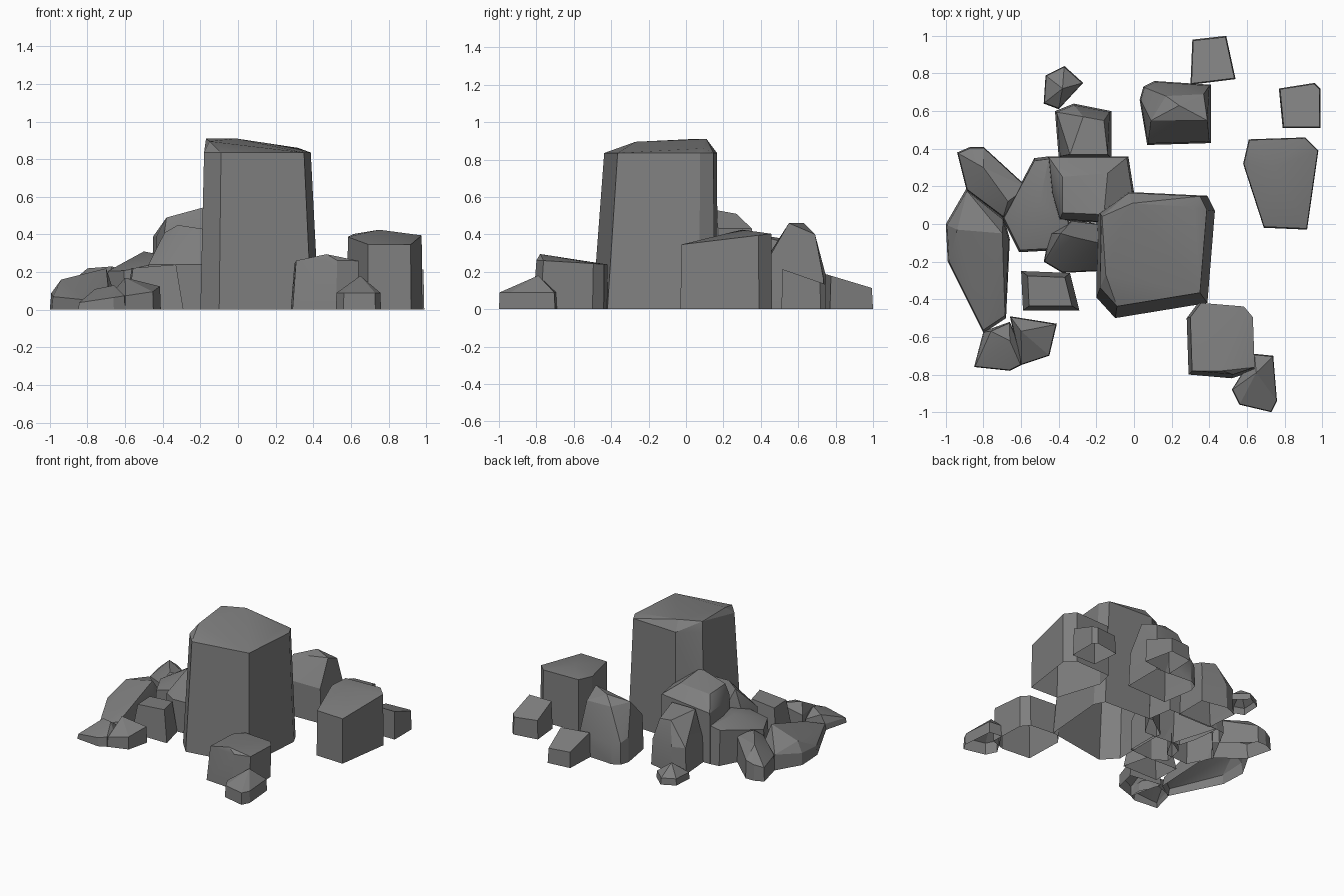
import bpy
import bmesh
from math import radians
from mathutils import Vector

default_cube = bpy.data.objects.get("Cube")
if default_cube:
    bpy.data.objects.remove(default_cube, do_unlink=True)

# One plain stone colour
stone = bpy.data.materials.new("grey_stone")
stone.use_nodes = True
grey = (.21, .21, .21, 1)
stone.diffuse_color = grey
stone.node_tree.nodes["Principled BSDF"].inputs["Base Color"].default_value = grey


def rock(name, outline, height, taper=.94, rise=(0, 0), lean=(0, 0), peaks=()):
    """Chipped boulder shell, open underneath: ground outline, tapered tilted rim, crown points."""
    ground = [Vector(point) for point in outline]
    centre = sum(ground, Vector((0, 0))) / len(ground)
    slope = Vector(rise)
    bm = bmesh.new()
    for point in ground:
        offset = (point - centre) * taper
        rim = centre + offset + Vector(lean)
        bm.verts.new((point.x, point.y, 0))
        bm.verts.new((rim.x, rim.y, height + slope.dot(offset)))
    for peak in peaks:
        bm.verts.new(peak)

    # Wrap the points, discard the inner ones and merge nearly flat facets
    hull = bmesh.ops.convex_hull(bm, input=bm.verts[:])
    unused = {g for g in hull["geom_interior"] + hull["geom_unused"]
              if isinstance(g, bmesh.types.BMVert)}
    bmesh.ops.delete(bm, geom=list(unused), context="VERTS")
    bmesh.ops.dissolve_limit(bm, angle_limit=radians(4),
                             verts=bm.verts[:], edges=bm.edges[:])
    bmesh.ops.recalc_face_normals(bm, faces=bm.faces[:])

    # Open the underside
    underside = [face for face in bm.faces
                 if all(abs(vert.co.z) < .001 for vert in face.verts)]
    bmesh.ops.delete(bm, geom=underside, context="FACES")

    mesh = bpy.data.meshes.new(name)
    bm.to_mesh(mesh)
    bm.free()
    mesh.materials.append(stone)
    obj = bpy.data.objects.new(name, mesh)
    bpy.context.collection.objects.link(obj)
    bpy.ops.object.select_all(action="DESELECT")
    bpy.context.view_layer.objects.active = obj
    obj.select_set(True)
    bpy.ops.object.shade_smooth_by_angle(angle=radians(20))


# Tall central block
rock("main_block",
     outline=[(-.2, .05), (-.03, .17), (.39, .15), (.43, .07),
              (.39, -.42), (-.1, -.5), (-.2, -.39)],
     height=.835, taper=.9, lean=(-.01, .025),
     peaks=[(-.17, .04, .91), (-.01, .11, .91), (-.15, -.27, .895), (.32, .09, .86)])

# Boulders on the left side of the model
rock("front_left_boulder",
     outline=[(.34, -.42), (.58, -.44), (.63, -.5), (.64, -.78),
              (.52, -.82), (.29, -.8), (.28, -.5)],
     height=.25, taper=.95, rise=(0, -.06), lean=(.01, .01), peaks=[(.47, -.78, .295)])
rock("front_left_chip",
     outline=[(.64, -.69), (.74, -.7), (.76, -.94), (.73, -1), (.56, -.96), (.52, -.88)],
     height=.09, taper=.97, peaks=[(.65, -.79, .18)])
rock("left_boulder",
     outline=[(.61, .45), (.91, .46), (.98, .39), (.92, -.03), (.69, -.02), (.58, .32)],
     height=.38, taper=.98, rise=(0, .12), peaks=[(.75, .3, .425)])
rock("left_small_block",
     outline=[(.77, .72), (.96, .75), (.99, .72), (.99, .51), (.79, .51)],
     height=.17, taper=.95, rise=(0, -.35))
rock("back_left_small_block",
     outline=[(.31, .98), (.49, 1), (.54, .77), (.3, .74)],
     height=.15, taper=.95, rise=(0, -.3))
rock("back_boulder",
     outline=[(.05, .73), (.11, .76), (.41, .74), (.41, .43), (.07, .42), (.03, .66)],
     height=.2, taper=.96, rise=(0, -.35),
     peaks=[(.09, .55, .41), (.17, .68, .4), (.24, .63, .46), (.37, .69, .4), (.39, .55, .46)])

# Cluster leaning on the central block
rock("back_right_chip",
     outline=[(-.47, .79), (-.37, .84), (-.27, .75), (-.4, .61), (-.48, .64)],
     height=.05, taper=.95, peaks=[(-.38, .72, .13)])
rock("back_right_boulder",
     outline=[(-.42, .6), (-.32, .64), (-.12, .6), (-.12, .35), (-.4, .35)],
     height=.2, taper=.94,
     peaks=[(-.27, .57, .37), (-.16, .55, .35), (-.14, .37, .4), (-.34, .37, .4)])
rock("cluster_top",
     outline=[(-.46, .36), (-.03, .36), (0, .17), (-.1, 0), (-.4, .02), (-.44, .16)],
     height=.41, taper=.96, rise=(.1, 0),
     peaks=[(-.38, .25, .48), (-.14, .27, .51), (-.16, .05, .55), (-.38, .06, .49)])
rock("cluster_side",
     outline=[(-.53, .35), (-.45, .36), (-.34, 0), (-.42, -.14), (-.61, -.15), (-.7, .03)],
     height=.25, taper=.95, rise=(.22, .1), peaks=[(-.5, .12, .31)])
rock("cluster_front",
     outline=[(-.33, .02), (-.18, 0), (-.18, -.25), (-.38, -.26), (-.48, -.2), (-.45, -.05)],
     height=.24, taper=.97,
     peaks=[(-.32, -.07, .45), (-.19, -.1, .43), (-.39, -.05, .41)])

# Low rubble on the right side of the model
rock("rubble_block",
     outline=[(-.6, -.25), (-.34, -.26), (-.29, -.46), (-.59, -.46)],
     height=.23, taper=.76, rise=(.08, 0))
rock("rubble_back",
     outline=[(-.94, .38), (-.87, .41), (-.8, .41), (-.56, .19), (-.69, .03), (-.89, .18)],
     height=.14, taper=.96, rise=(.25, 0), peaks=[(-.8, .3, .22), (-.67, .12, .23)])
rock("rubble_slab",
     outline=[(-1, 0), (-.89, .19), (-.69, .03), (-.66, -.08),
              (-.68, -.5), (-.8, -.58), (-.99, -.2)],
     height=.09, taper=.96, rise=(.1, .1), peaks=[(-.94, -.03, .16), (-.7, -.05, .22)])
rock("rubble_front_outer",
     outline=[(-.85, -.76), (-.8, -.57), (-.66, -.52), (-.6, -.66), (-.6, -.75), (-.66, -.78)],
     height=.06, taper=.96, rise=(.15, 0), peaks=[(-.76, -.57, .11), (-.66, -.62, .13)])
rock("rubble_front_inner",
     outline=[(-.66, -.49), (-.41, -.53), (-.45, -.7), (-.6, -.75)],
     height=.1, taper=.96, rise=(.1, .15), peaks=[(-.6, -.57, .17)])
